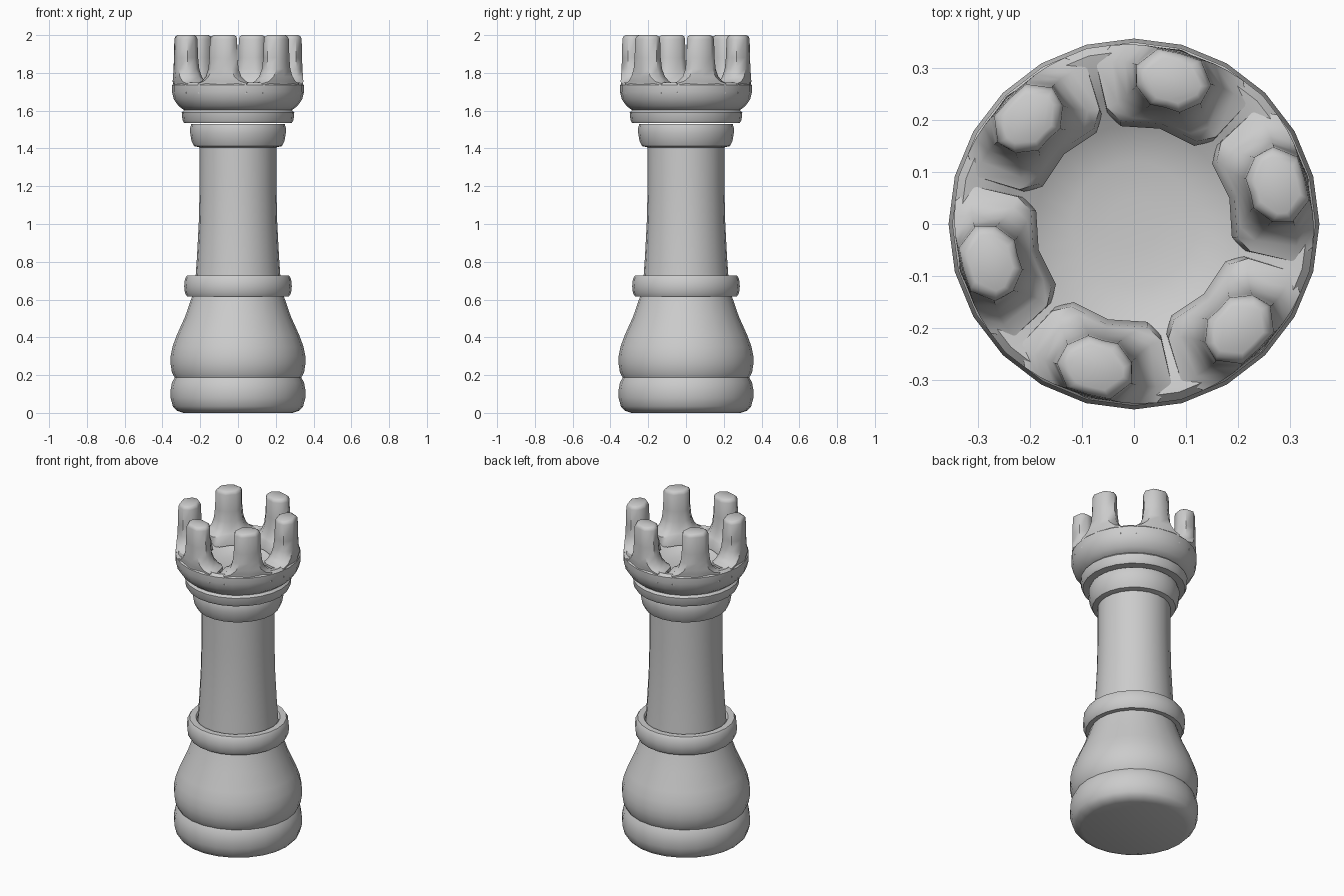
import bpy, bmesh, math

if "Cube" in bpy.data.objects:
    bpy.data.objects.remove(bpy.data.objects["Cube"])

SIDES = 24


def finish(name, bm, angle=40):
    bmesh.ops.remove_doubles(bm, verts=bm.verts, dist=0.0005)
    bmesh.ops.recalc_face_normals(bm, faces=bm.faces)
    mesh = bpy.data.meshes.new(name)
    bm.to_mesh(mesh)
    bm.free()
    ob = bpy.data.objects.new(name, mesh)
    bpy.context.collection.objects.link(ob)
    bpy.ops.object.select_all(action='DESELECT')
    bpy.context.view_layer.objects.active = ob
    ob.select_set(True)
    bpy.ops.object.shade_smooth_by_angle(angle=math.radians(angle))
    return ob


def bridge(bm, rings):
    for a, b in zip(rings, rings[1:]):
        n = len(a)
        for i in range(n):
            j = (i + 1) % n
            bm.faces.new((a[i], a[j], b[j], b[i]))


def lathe(name, profile):
    """Turn (radius, height) points around z; both ends are capped."""
    bm = bmesh.new()
    rings = []
    for r, z in profile:
        rings.append([bm.verts.new((r * math.cos(2 * math.pi * i / SIDES),
                                    r * math.sin(2 * math.pi * i / SIDES), z))
                      for i in range(SIDES)])
    bridge(bm, rings)
    bm.faces.new(rings[0][::-1])
    bm.faces.new(rings[-1])
    return finish(name, bm)


# Turned foot, belly, ring, shaft and collars
lathe("foot", [(0.29, 0), (0.325, 0.012), (0.345, 0.035), (0.357, 0.08),
               (0.357, 0.12), (0.35, 0.16), (0.335, 0.187)])
lathe("belly", [(0.335, 0.187), (0.35, 0.215), (0.357, 0.26), (0.357, 0.30),
                (0.347, 0.35), (0.325, 0.41), (0.28, 0.51), (0.242, 0.62)])
lathe("ring", [(0.242, 0.615), (0.27, 0.616), (0.281, 0.635), (0.285, 0.67),
               (0.281, 0.71), (0.27, 0.727), (0.235, 0.727), (0.222, 0.71)])
lathe("shaft", [(0.226, 0.70), (0.217, 0.83), (0.208, 1.0), (0.203, 1.2), (0.203, 1.42)])
lathe("lower_collar", [(0.2, 1.405), (0.232, 1.412), (0.246, 1.44), (0.253, 1.48),
                       (0.253, 1.51), (0.247, 1.53)])
lathe("upper_collar", [(0.245, 1.535), (0.285, 1.535), (0.294, 1.55), (0.298, 1.59),
                       (0.285, 1.603)])

# Cup with a shallow bowl inside
lathe("cup", [(0.28, 1.598), (0.315, 1.625), (0.34, 1.66), (0.35, 1.70), (0.35, 1.735),
              (0.335, 1.75), (0.30, 1.742), (0.25, 1.72), (0.19, 1.672), (0.12, 1.655),
              (0.05, 1.65)])


# Battlements: octagonal posts flaring into the rim
# (height, half width, inner radius, outer radius, chamfer)
LEVELS = [(1.69, 0.145, 0.19, 0.347, 0.03), (1.745, 0.143, 0.20, 0.347, 0.03),
          (1.755, 0.115, 0.205, 0.346, 0.03), (1.78, 0.092, 0.215, 0.345, 0.032),
          (1.82, 0.079, 0.224, 0.343, 0.034), (1.88, 0.073, 0.229, 0.342, 0.034),
          (1.98, 0.071, 0.232, 0.340, 0.034), (1.993, 0.066, 0.237, 0.335, 0.034),
          (2.0, 0.055, 0.247, 0.325, 0.03)]


def battlement(k):
    bm = bmesh.new()
    mid = math.radians(15 + 60 * k)
    rings = []
    for z, w, r0, r1, c in LEVELS:
        outline = [(r1, -w + c), (r1, 0), (r1, w - c), (r1 - c, w), (r0 + c, w),
                   (r0, w - c), (r0, 0), (r0, -w + c), (r0 + c, -w), (r1 - c, -w)]
        ring = []
        for r, t in outline:
            a = mid + t / 0.29      # bend sideways offset around the rim
            ring.append(bm.verts.new((r * math.cos(a), r * math.sin(a), z)))
        rings.append(ring)
    bridge(bm, rings)
    bm.faces.new(rings[-1])
    finish("battlement_%d" % (k + 1), bm, 50)


for k in range(6):
    battlement(k)
